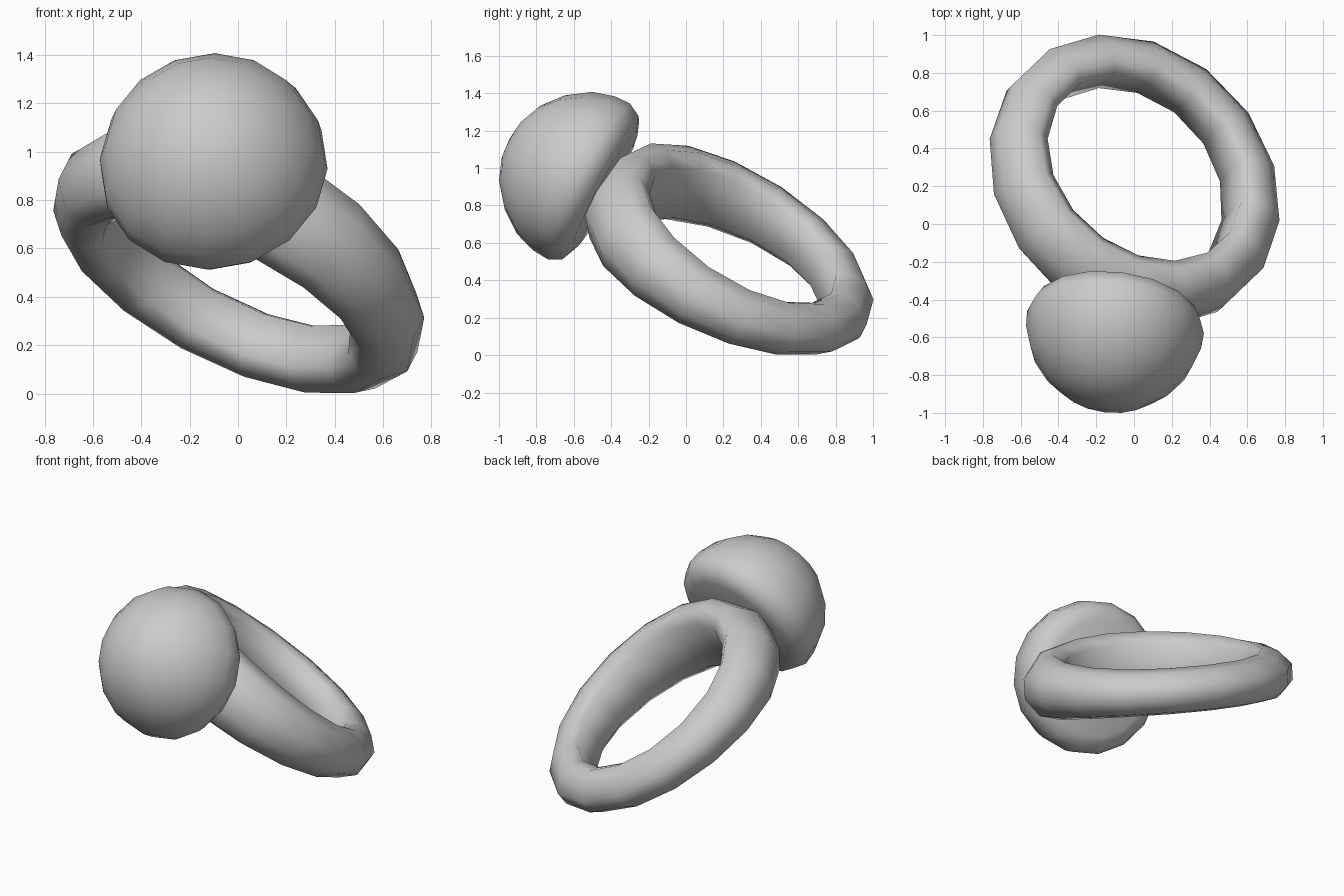
import bpy, bmesh
from math import cos, sin, pi
from mathutils import Vector

if "Cube" in bpy.data.objects:
    bpy.data.objects.remove(bpy.data.objects["Cube"])

# Ring frame: centre, axis through the hole, direction towards the dome
CENTRE = Vector((0.0, 0.232, 0.53))
AXIS = Vector((0.42, 0.405, 0.81)).normalized()
TOWARD = Vector((-0.11, -0.88, 0.48))
TOWARD = (TOWARD - AXIS * TOWARD.dot(AXIS)).normalized()
SIDE = AXIS.cross(TOWARD)


def loft(name, rings, closed=False):
    """Join rings of points with quads; cap the ends unless closed."""
    bm = bmesh.new()
    rows = [[bm.verts.new(p) for p in ring] for ring in rings]
    n = len(rows[0])
    pairs = list(zip(rows, rows[1:]))
    if closed:
        pairs.append((rows[-1], rows[0]))
    for a, b in pairs:
        for i in range(n):
            j = (i + 1) % n
            bm.faces.new((a[i], a[j], b[j], b[i]))
    if not closed:
        bm.faces.new(rows[0])
        bm.faces.new(rows[-1])
    bmesh.ops.recalc_face_normals(bm, faces=bm.faces)
    mesh = bpy.data.meshes.new(name)
    bm.to_mesh(mesh)
    bm.free()
    for f in mesh.polygons:
        f.use_smooth = True
    obj = bpy.data.objects.new(name, mesh)
    bpy.context.collection.objects.link(obj)
    return obj


# Band: D-shaped section swept round the hole, wider near the dome
SECTION = [(0, -.36), (0, .36), (.28, .5), (.68, .43), (1, .16),
           (1, -.16), (.68, -.43), (.28, -.5)]
SEGMENTS = 16
band = []
for k in range(SEGMENTS):
    a = 2 * pi * k / SEGMENTS
    near = (0.5 + 0.5 * cos(a)) ** 1.5
    out = TOWARD * cos(a) + SIDE * sin(a)
    width = 0.28 + 0.20 * near
    lift = 0.02 * near
    inner = 0.58 - 0.03 * near
    band.append([CENTRE + out * (inner + r * (0.825 - inner)) + AXIS * (w * width + lift)
                 for r, w in SECTION])
loft("ring_band", band, closed=True)

# Dome: turned profile (radius, height) with a rounded rim and flat back
PROFILE = [(.36, 0), (.435, .03), (.472, .10), (.467, .19), (.43, .31),
           (.345, .43), (.235, .52), (.12, .567), (.03, .58)]
up = Vector((-0.11, -0.875, 0.47)).normalized()
u = up.cross(Vector((0, 0, 1))).normalized()
v = up.cross(u)
base = Vector((-0.087, -0.432, 0.882))
dome = [[base + up * h + (u * cos(2 * pi * k / 16) + v * sin(2 * pi * k / 16)) * r
         for k in range(16)] for r, h in PROFILE]
loft("dome_stone", dome)
